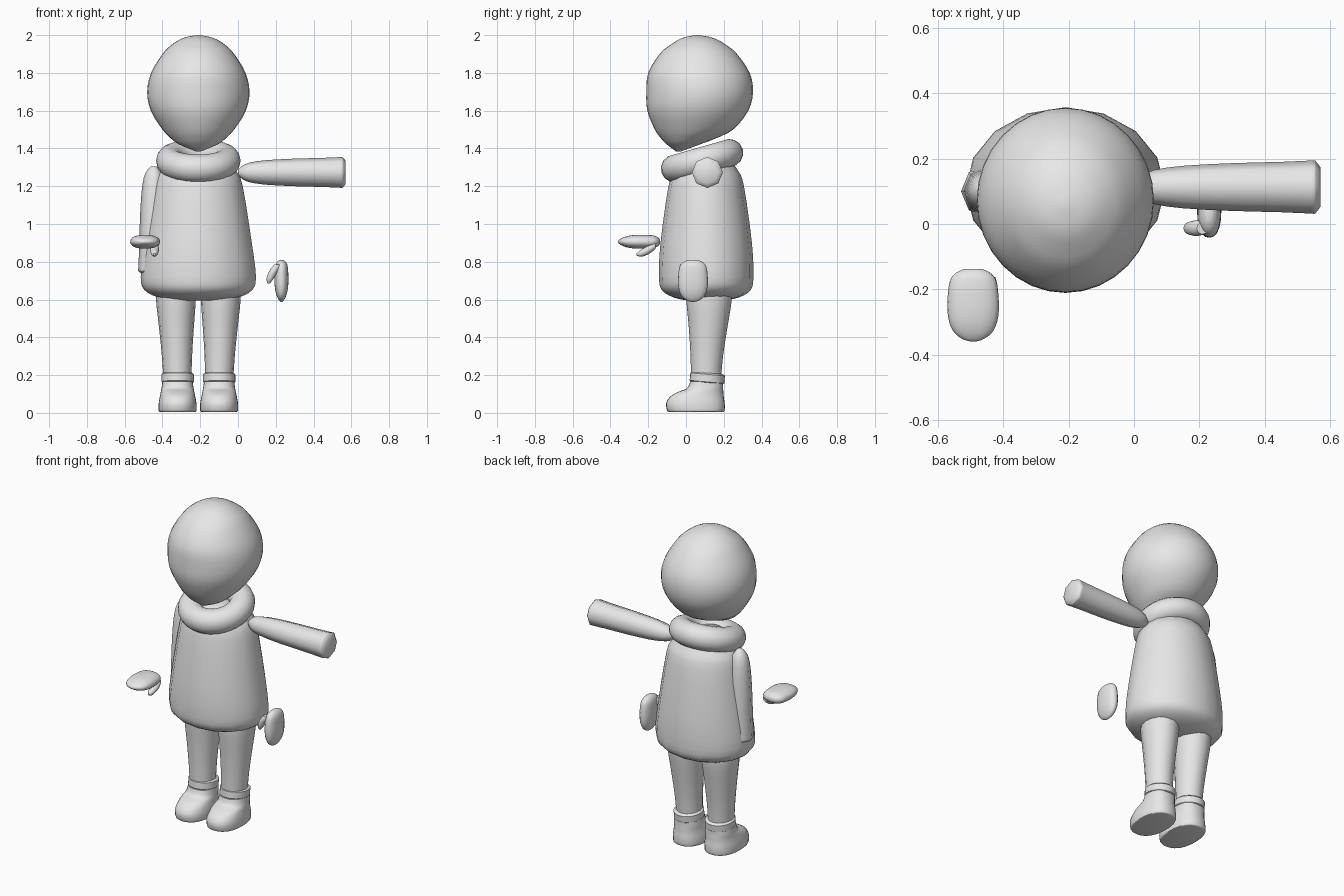
import bpy, bmesh
from math import sin, cos, pi, radians
from mathutils import Matrix, Vector

if "Cube" in bpy.data.objects:
    bpy.data.objects.remove(bpy.data.objects["Cube"])

GREY = (0.8, 0.8, 0.8, 1)
grey = bpy.data.materials.new("plain grey")
grey.use_nodes = True
grey.diffuse_color = GREY
grey.node_tree.nodes["Principled BSDF"].inputs["Base Color"].default_value = GREY

CX = -0.21  # middle of the figure


def frame(origin, a=(1, 0, 0), b=(0, 1, 0), s=(0, 0, 1)):
    """Matrix whose columns are the two section axes and the loft axis."""
    m = Matrix((a, b, s)).transposed().to_4x4()
    m.translation = Vector(origin)
    return m


def smooth_sections(sections, steps):
    """Catmull-Rom interpolation through the sections."""
    pts = [Vector(s) for s in sections]
    out = []
    for i in range(len(pts) - 1):
        p0, p1, p2 = pts[max(i - 1, 0)], pts[i], pts[i + 1]
        p3 = pts[min(i + 2, len(pts) - 1)]
        for k in range(steps):
            t = k / steps
            out.append(0.5 * (2 * p1 + (p2 - p0) * t
                              + (2 * p0 - 5 * p1 + 4 * p2 - p3) * t * t
                              + (3 * p1 - p0 - 3 * p2 + p3) * t ** 3))
    return out + [pts[-1]]


def loft(name, sections, matrix, sides=24, steps=3, power=2, sharp=40):
    """Skin over sections of (position, centre a, centre b, radius a, radius b)."""
    bm = bmesh.new()
    rings = []
    for s, a, b, ra, rb in smooth_sections(sections, steps):
        ring = []
        for i in range(sides):
            c, d = cos(2 * pi * i / sides), sin(2 * pi * i / sides)
            k = (abs(c) ** power + abs(d) ** power) ** (-1 / power)
            ring.append(bm.verts.new(matrix @ Vector((a + ra * c * k, b + rb * d * k, s))))
        rings.append(ring)
    for low, high in zip(rings, rings[1:]):
        for i in range(sides):
            j = (i + 1) % sides
            bm.faces.new((low[i], low[j], high[j], high[i]))
    bm.faces.new(rings[0][::-1])
    bm.faces.new(rings[-1])
    bmesh.ops.recalc_face_normals(bm, faces=bm.faces)
    mesh = bpy.data.meshes.new(name)
    bm.to_mesh(mesh)
    bm.free()
    mesh.materials.append(grey)
    mesh.shade_smooth()
    mesh.set_sharp_from_angle(angle=radians(sharp))
    obj = bpy.data.objects.new(name, mesh)
    bpy.context.collection.objects.link(obj)
    return obj


# Head: height, half width, front and back, with a flat face and a forward chin
head = [(1.385, .015, -.055, -.025), (1.42, .1, -.1, .07), (1.45, .142, -.13, .15),
        (1.5, .19, -.165, .25), (1.6, .252, -.205, .33), (1.7, .271, -.21, .355),
        (1.8, .25, -.2, .337), (1.9, .19, -.14, .27), (1.95, .14, -.08, .21),
        (1.985, .08, -.02, .145), (2, .01, .05, .07)]
loft("head", [(z, 0, (f + b) / 2, w, (b - f) / 2) for z, w, f, b in head],
     frame((CX, 0, 0)), sides=32)

# Coat body, flared to a rounded hem
coat = [(.595, .12, .1), (.612, .215, .175), (.65, .285, .235), (.72, .305, .25),
        (.9, .283, .242), (1.2, .235, .2), (1.28, .2, .17), (1.35, .14, .12)]
loft("coat", [(z, 0, 0, w, d) for z, w, d in coat],
     frame((CX, .107, 0)), sides=16, sharp=60)

# Thick collar ring, raised at the back
bpy.ops.mesh.primitive_torus_add(
    location=(CX, .085, 1.335), rotation=(radians(16), 0, 0),
    major_radius=.15, minor_radius=.074, major_segments=32, minor_segments=14)
collar = bpy.context.object
collar.name = "collar"
collar.data.materials.append(grey)
collar.data.shade_smooth()

# Arms: the left held straight out, the right hanging
arm = [(0, .015), (.02, .033), (.06, .052), (.15, .065), (.3, .073),
       (.45, .077), (.54, .081), (.555, .08), (.57, .06)]
arm = [(s, 0, 0, r, r) for s, r in arm]
loft("left_arm", arm, frame((0, .113, 1.273), (0, 1, 0), (0, 0, 1), (1, 0, 0)),
     sides=8, steps=2, sharp=60)
loft("right_arm", arm, frame((-.447, .1, 1.305), (1, 0, 0), (0, 1, 0), (0, 0, -1)),
     sides=8, steps=2, sharp=60)

# Legs, cuffs and shoes
leg = [(.15, .105, .073, .078), (.3, .11, .08, .086), (.45, .117, .092, .102),
       (.6, .122, .105, .12), (.68, .122, .1, .115)]
cuff = [(-.03, .078), (-.024, .086), (.016, .086), (.024, .076)]
shoe = [(.005, -.09, .195, .092), (.012, -.1, .204, .1), (.05, -.105, .205, .1),
        (.085, -.085, .2, .094), (.11, -.045, .198, .089), (.13, .005, .196, .085),
        (.165, .022, .195, .08)]
for side, sign in (("left", 1), ("right", -1)):
    x = CX + .11 * sign
    loft(side + "_leg", [(z, (z - .15) * .02 * sign, y, w, d) for z, y, w, d in leg],
         frame((x, 0, 0)), sides=16)
    loft(side + "_cuff", [(z, 0, 0, r, r + .006) for z, r in cuff],
         Matrix.Translation((x, .113, .188)) @ Matrix.Rotation(radians(-5), 4, "X"),
         steps=1, sharp=50)
    loft(side + "_shoe", [(z, 0, (f + b) / 2, w, (b - f) / 2) for z, f, b, w in shoe],
         frame((x, 0, 0)), power=2.4)

# Hands: palm and thumb lofted along the finger direction
palm = [(-.11, .025, .01), (-.098, .052, .024), (-.07, .072, .034), (0, .079, .037),
        (.05, .074, .033), (.085, .058, .023), (.105, .032, .012), (.112, .01, .004)]
thumb = [(-.085, .02, .018), (-.06, .035, .024), (-.03, .052, .022),
         (-.005, .062, .017), (.014, .067, .006)]
hands = {"right": ((-.492, -.247, .906), (1, 0, 0), (0, 0, -1), (0, -1, 0)),
         "left": ((.23, .037, .7), (0, -1, 0), (-1, 0, 0), (0, 0, -1))}
for side, axes in hands.items():
    m = frame(*axes)
    loft(side + "_palm", [(s, 0, 0, w, t) for s, w, t in palm], m, sides=20, power=2.3)
    loft(side + "_thumb", [(s, .05, p, r, r) for s, p, r in thumb], m, sides=12)
